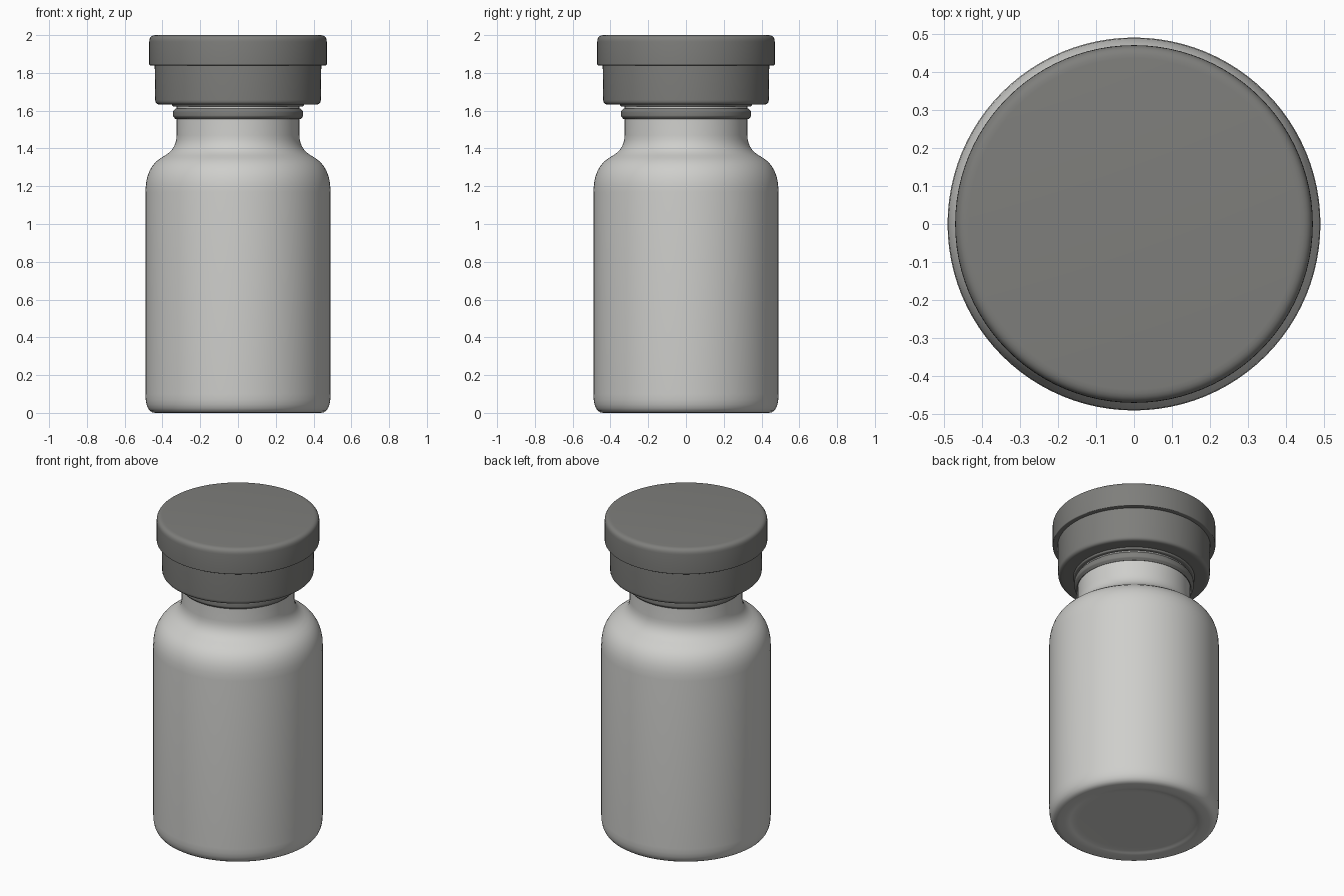
import bpy, math

if "Cube" in bpy.data.objects:
    bpy.data.objects.remove(bpy.data.objects["Cube"])

SEGS = 96


def material(name, colour):
    m = bpy.data.materials.new(name)
    m.diffuse_color = (*colour, 1.0)
    m.use_nodes = True
    m.node_tree.nodes["Principled BSDF"].inputs["Base Color"].default_value = m.diffuse_color
    return m


def rounded(points, steps=6):
    """Points are (r, z, fillet); returns the profile with filleted corners."""
    out = []
    for i, (r, z, f) in enumerate(points):
        if f == 0 or i in (0, len(points) - 1):
            out.append((r, z))
            continue
        ends = []
        for q in (points[i - 1], points[i + 1]):
            d = math.hypot(q[0] - r, q[1] - z)
            k = min(f / d, 0.5)
            ends.append((r + (q[0] - r) * k, z + (q[1] - z) * k))
        a, b = ends
        for s in range(steps + 1):
            t = s / steps
            out.append(tuple((1 - t) ** 2 * a[n] + 2 * t * (1 - t) * (r, z)[n] + t * t * b[n]
                             for n in (0, 1)))
    return out


def lathe(name, points, mat, closed=False):
    """Spin a profile listed from bottom to top on the outside."""
    prof = rounded(points)
    verts, rings, faces = [], [], []
    for r, z in prof:
        start = len(verts)
        if r < 1e-5:
            verts.append((0, 0, z))
            rings.append([start] * SEGS)
        else:
            for s in range(SEGS):
                a = 2 * math.pi * s / SEGS
                verts.append((r * math.cos(a), r * math.sin(a), z))
            rings.append(list(range(start, start + SEGS)))
    pairs = list(zip(rings, rings[1:]))
    if closed:
        pairs.append((rings[-1], rings[0]))
    for lo, hi in pairs:
        for s in range(SEGS):
            t = (s + 1) % SEGS
            quad = list(dict.fromkeys((lo[s], lo[t], hi[t], hi[s])))
            if len(quad) > 2:
                faces.append(quad)
    me = bpy.data.meshes.new(name)
    me.from_pydata(verts, [], faces)
    me.materials.append(mat)
    ob = bpy.data.objects.new(name, me)
    bpy.context.collection.objects.link(ob)
    bpy.ops.object.select_all(action='DESELECT')
    ob.select_set(True)
    bpy.context.view_layer.objects.active = ob
    bpy.ops.object.shade_smooth_by_angle(angle=math.radians(35))
    return ob


pale = material("pale_grey", (0.62, 0.62, 0.60))
dark = material("dark_grey", (0.21, 0.21, 0.20))

# Bottle: slightly recessed base, straight body, soft shoulder, neck
lathe("bottle", [(0, 0.012, 0), (0.35, 0.012, 0.03), (0.385, 0.0, 0.02),
                 (0.49, 0.0, 0.10), (0.49, 1.30, 0.13), (0.325, 1.40, 0.07),
                 (0.325, 1.70, 0), (0, 1.70, 0)], pale)

# Loose band round the neck
lathe("neck_band", [(0.32, 1.56, 0), (0.33, 1.555, 0), (0.345, 1.57, 0.006),
                    (0.345, 1.597, 0.006), (0.33, 1.612, 0), (0.32, 1.612, 0)],
      dark, closed=True)

# Cap: skirt with a wider top disc
lathe("cap", [(0.32, 1.622, 0), (0.345, 1.622, 0.005), (0.35, 1.632, 0),
              (0.438, 1.632, 0.025), (0.441, 1.84, 0), (0.47, 1.84, 0.006),
              (0.47, 2.0, 0.035), (0, 2.0, 0)], dark)
